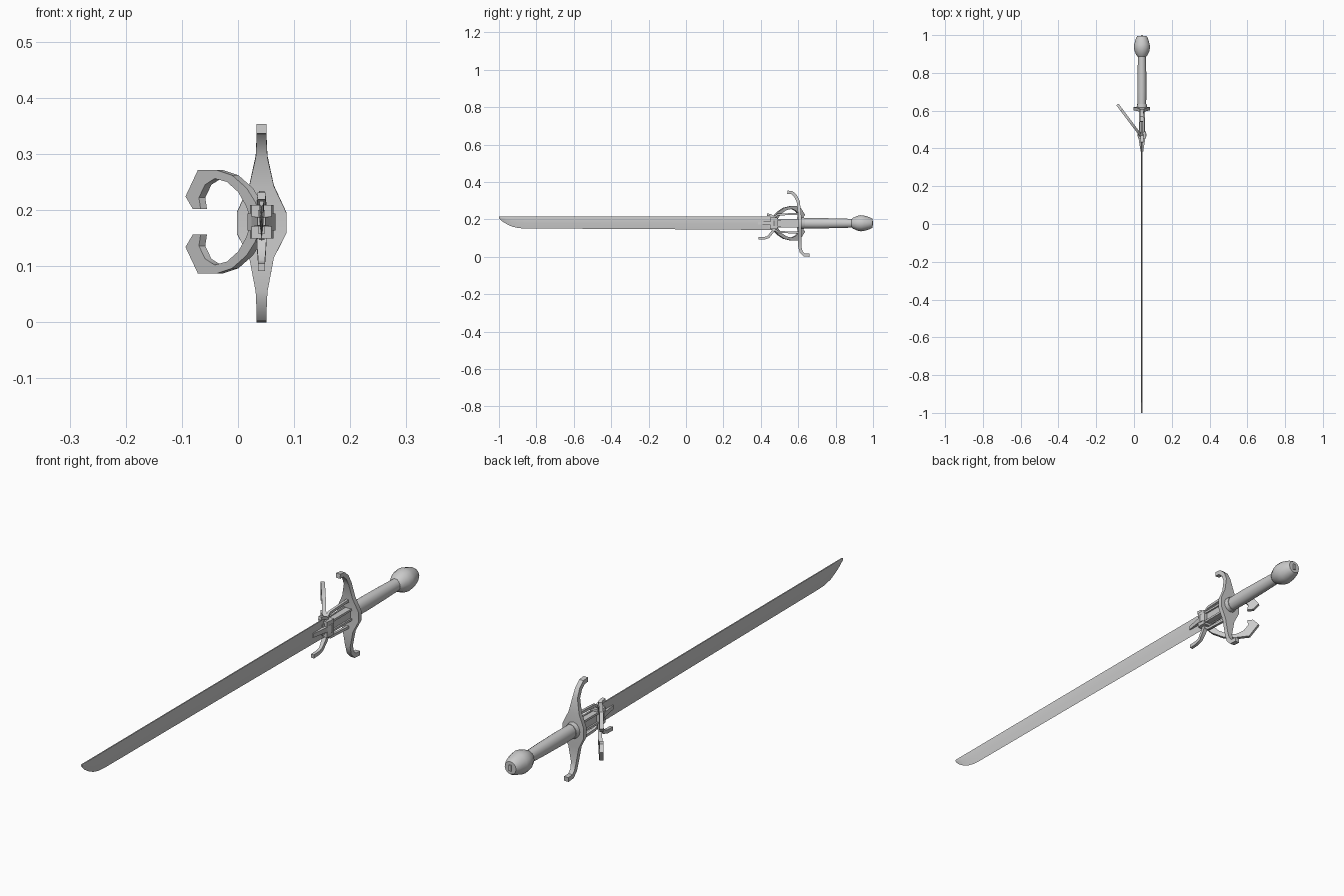
import bpy, bmesh, math
from mathutils import Vector

if "Cube" in bpy.data.objects:
    bpy.data.objects.remove(bpy.data.objects["Cube"])

CX, CZ = 0.042, 0.179


def loft(name, rings, smooth=None):
    """Skin a list of equal-sized point rings and cap both ends."""
    bm = bmesh.new()
    vs = [[bm.verts.new(p) for p in r] for r in rings]
    n = len(vs[0])
    for a, b in zip(vs, vs[1:]):
        for i in range(n):
            j = (i + 1) % n
            bm.faces.new((a[i], a[j], b[j], b[i]))
    bm.faces.new(vs[0][::-1])
    bm.faces.new(vs[-1])
    bmesh.ops.recalc_face_normals(bm, faces=bm.faces)
    me = bpy.data.meshes.new(name)
    bm.to_mesh(me)
    bm.free()
    ob = bpy.data.objects.new(name, me)
    bpy.context.collection.objects.link(ob)
    if smooth:
        bpy.ops.object.select_all(action='DESELECT')
        ob.select_set(True)
        bpy.context.view_layer.objects.active = ob
        bpy.ops.object.shade_smooth_by_angle(angle=math.radians(smooth))
    return ob


def rect(y, hx, z0, z1, x=CX):
    return [(x - hx, y, z0), (x + hx, y, z0), (x + hx, y, z1), (x - hx, y, z1)]


def ellipse(y, rx, rz, n):
    return [(CX + rx * math.cos(2 * math.pi * i / n), y,
             CZ + rz * math.sin(2 * math.pi * i / n)) for i in range(n)]


def bar(name, path, hx, ht, smooth=40):
    """Flat bar following a (y, z) path; hx = half width, ht = half thickness."""
    rings = []
    for i, (y, z) in enumerate(path):
        a, b = path[max(i - 1, 0)], path[min(i + 1, len(path) - 1)]
        t = Vector((b[0] - a[0], b[1] - a[1])).normalized()
        ny, nz = -t.y * ht, t.x * ht
        w = hx[i] if isinstance(hx, list) else hx
        rings.append([(CX - w, y + ny, z + nz), (CX + w, y + ny, z + nz),
                      (CX + w, y - ny, z - nz), (CX - w, y - ny, z - nz)])
    return loft(name, rings, smooth)


# Single-edged blade with a clipped, curved tip
blade = []
for y, edge, spine in [(-1, .206, .216), (-.985, .191, .216), (-.96, .175, .216),
                       (-.93, .161, .216), (-.895, .153, .216), (-.86, .151, .216),
                       (-.2, .148, .216), (.46, .143, .215)]:
    h = spine - edge
    pts = [(0, 0), (.0035, .45), (.004, .8), (.0022, 1)]
    blade.append([(CX + w, y, edge + h * f) for w, f in pts] +
                 [(CX - w, y, edge + h * f) for w, f in pts[:0:-1]])
loft("blade", blade, 25)

# Ricasso between collar and cross guard
loft("ricasso", [rect(.44, .006, .158, .2), rect(.61, .011, .158, .2)])

# Collar, its upper and lower blocks, and the langets on the blade sides
loft("collar", [rect(.452, .018, .163, .194), rect(.47, .025, .163, .194),
                rect(.49, .02, .163, .194)])
for s, nm in ((1, "upper"), (-1, "lower")):
    z0, z1 = sorted((CZ + s * .012, CZ + s * .03))
    loft("collar_block_" + nm, [rect(.45, .018, z0, z1), rect(.465, .021, z0, z1),
                                rect(.488, .021, z0, z1)])
    # Thin rods running from collar to guard
    path = [(.465, CZ + s * .027), (.49, CZ + s * .046),
            (.58, CZ + s * .05), (.605, CZ + s * .05)]
    bar("guard_rod_" + nm, path, .005, .005)
for s, nm in ((1, "right"), (-1, "left")):
    loft("langet_" + nm, [rect(.385, .003, .172, .187, CX + s * .004),
                          rect(.46, .007, .17, .189, CX + s * .012)])
    for k in (-1, 1):
        zc = CZ + k * .019
        loft("side_rod_" + nm, [rect(.48, .003, zc - .004, zc + .004, CX + s * .013),
                                rect(.605, .003, zc - .004, zc + .004, CX + s * .013)])

# Small hooks in front of the collar
bar("lower_hook", [(.475, .155), (.46, .13), (.44, .105), (.42, .099), (.388, .098)],
    [.009, .008, .006, .006, .006], .007)
bar("upper_hook", [(.475, .2), (.462, .216), (.45, .223), (.433, .225)],
    [.009, .008, .007, .007], .006)

# S-shaped cross guard, wide in the middle
bar("cross_guard",
    [(.66, .008), (.632, .01), (.616, .026), (.608, .055), (.608, .115), (.61, .158),
     (.61, .196), (.606, .243), (.6, .295), (.586, .325), (.566, .343), (.542, .345)],
    [.009, .009, .009, .0105, .022, .044, .044, .022, .0105, .009, .009, .009], .0085, 35)
loft("guard_ferrule", [ellipse(.61, .03, .031, 12), ellipse(.635, .025, .029, 12)], 40)

# Open side ring: two mirrored claws lying in a plane that slants backwards
outer = [(.042, .2), (.036, .215), (.021, .239), (-.005, .262), (-.032, .271),
         (-.066, .271), (-.088, .224), (-.075, .202)]
inner = [(.026, .19), (.02, .207), (.006, .232), (-.014, .25), (-.036, .256),
         (-.053, .245), (-.064, .222), (-.061, .202)]
slope = Vector((1, -1.37, 0)).normalized()
normal = Vector((slope.y, -slope.x, 0)) * .007
for s, nm in ((1, "upper"), (-1, "lower")):
    rings = []
    for (ox, oz), (ix, iz) in zip(outer, inner):
        o = Vector((ox, .476 + (.03 - ox) * 1.33, CZ + s * (oz - CZ)))
        i = Vector((ix, .476 + (.03 - ix) * 1.33, CZ + s * (iz - CZ)))
        rings.append([o + normal, i + normal, i - normal, o - normal])
    loft("side_ring_" + nm, rings, 35)

# Grip
loft("grip", [ellipse(y, rx, rz, 16) for y, rx, rz in
              [(.625, .022, .027), (.7, .024, .028), (.8, .023, .026), (.9, .021, .023)]], 40)

# Pommel with a small tang button at its end
loft("pommel", [ellipse(y, r, r, 12) for y, r in
                [(.885, .022), (.893, .029), (.915, .039), (.935, .043), (.952, .041),
                 (.985, .031), (.996, .024)]], 45)
loft("pommel_button", [rect(.99, .006, CZ - .013, CZ + .013),
                       rect(1.0, .005, CZ - .011, CZ + .011)])
